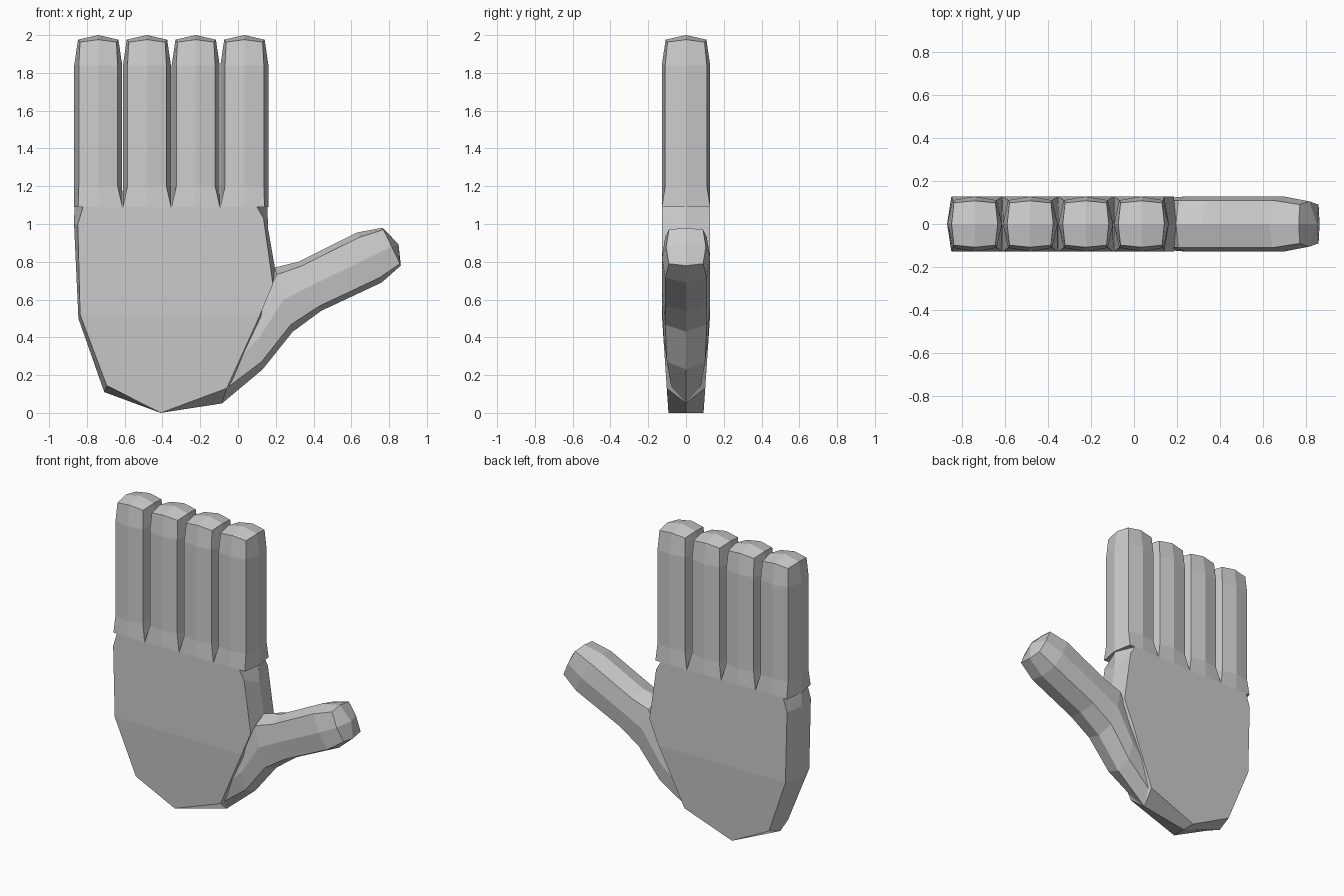
import bpy, bmesh
from mathutils import Vector

if "Cube" in bpy.data.objects:
    bpy.data.objects.remove(bpy.data.objects["Cube"])

skin = bpy.data.materials.new("light grey")
skin.diffuse_color = (0.6, 0.6, 0.6, 1)
skin.use_nodes = True
skin.node_tree.nodes["Principled BSDF"].inputs["Base Color"].default_value = skin.diffuse_color


def finish(name, bm):
    bmesh.ops.recalc_face_normals(bm, faces=bm.faces[:])
    me = bpy.data.meshes.new(name)
    bm.to_mesh(me)
    bm.free()
    me.materials.append(skin)
    ob = bpy.data.objects.new(name, me)
    bpy.context.collection.objects.link(ob)
    return ob


def octagon(c, u, v, cu, cv):
    """Eight-sided section: edge middles at full u / v, corners scaled by cu / cv."""
    signs = [(1, 0), (cu, cv), (0, 1), (-cu, cv), (-1, 0), (-cu, -cv), (0, -1), (cu, -cv)]
    return [c + u * a + v * b for a, b in signs]


def loft(name, rings, apex):
    """Skin the sections and close the tip with four quads round the apex."""
    bm = bmesh.new()
    rows = [[bm.verts.new(p) for p in r] for r in rings]
    for a, b in zip(rows, rows[1:]):
        for i in range(8):
            j = (i + 1) % 8
            bm.faces.new((a[i], a[j], b[j], b[i]))
    tip, last = bm.verts.new(apex), rows[-1]
    for i in range(0, 8, 2):
        bm.faces.new((tip, last[i], last[i + 1], last[(i + 2) % 8]))
    bm.faces.new(rows[0][::-1])
    return finish(name, bm)


# Palm: front outline, middle outline (y = 0) and back outline
outline = [  # face x, face z, middle x, middle z
    (-0.41, 0.0, -0.41, 0.0), (-0.06, 0.13, -0.085, 0.05),
    (0.117, 0.52, 0.15, 0.45), (0.185, 0.68, 0.195, 0.77),
    (0.135, 1.03, 0.16, 0.97), (0.10, 1.09, 0.155, 1.09),
    (-0.82, 1.09, -0.866, 1.09), (-0.848, 1.0, -0.868, 1.0),
    (-0.836, 0.52, -0.845, 0.5), (-0.695, 0.145, -0.708, 0.11)]
bm = bmesh.new()
rows = []
for side in (-1, 0, 1):
    row = []
    for fx, fz, mx, mz in outline:
        y = side * (0.093 + 0.035 * min(fz / 0.52, 1))
        row.append(bm.verts.new((fx, y, fz) if side else (mx, 0, mz)))
    rows.append(row)
n = len(outline)
for a, b in zip(rows, rows[1:]):
    for i in range(n):
        j = (i + 1) % n
        bm.faces.new((a[i], a[j], b[j], b[i]))
for r in (rows[0], rows[2]):
    bm.faces.new((r[8], r[9], r[0], r[1], r[2]))   # tapering heel
    bm.faces.new(r[2:9])                           # flat upper palm
finish("palm", bm)

# Four fingers, webbed together at the base
X, Y = Vector((1, 0, 0)), Vector((0, 1, 0))
for k, name in enumerate(("little_finger", "ring_finger", "middle_finger", "index_finger")):
    x = -0.74 + 0.258 * k
    at = lambda z: Vector((x, 0, z))
    base = octagon(at(1.09), X * 0.128, Y * 0.128, 1.0, 1.0)
    for p in base:   # the outer sides have no web
        if (k == 0 and p.x < x - 0.1) or (k == 3 and p.x > x + 0.1):
            if abs(p.y) > 0.01:
                p.x = x + (p.x - x) * 0.83
    rings = [base] + [octagon(at(z), X * 0.127, Y * 0.128, 0.81, 0.86) for z in (1.2, 1.84)]
    cap = octagon(at(1.976), X * 0.107, Y * 0.108, 0.9, 0.91)
    for p in cap[1::2]:
        p.z = 1.963
    loft(name, rings + [cap], at(2.0))

# Thumb: sections given by upper edge, lower edge and half depth
sections = [
    ((-0.10, 0.35), (-0.085, 0.05), 0.085, 0.6), ((0.09, 0.56), (0.13, 0.23), 0.118, 0.75),
    ((0.195, 0.77), (0.29, 0.43), 0.128, 0.78), ((0.32, 0.80), (0.44, 0.54), 0.128, 0.81),
    ((0.63, 0.955), (0.76, 0.69), 0.128, 0.81), ((0.765, 0.98), (0.862, 0.78), 0.105, 0.9)]
rings = []
for t, b, d, cu in sections:
    t, b = Vector((t[0], 0, t[1])), Vector((b[0], 0, b[1]))
    rings.append(octagon((t + b) / 2, (t - b) / 2, Y * d, cu, 0.86))
loft("thumb", rings, (0.85, 0, 0.893))
